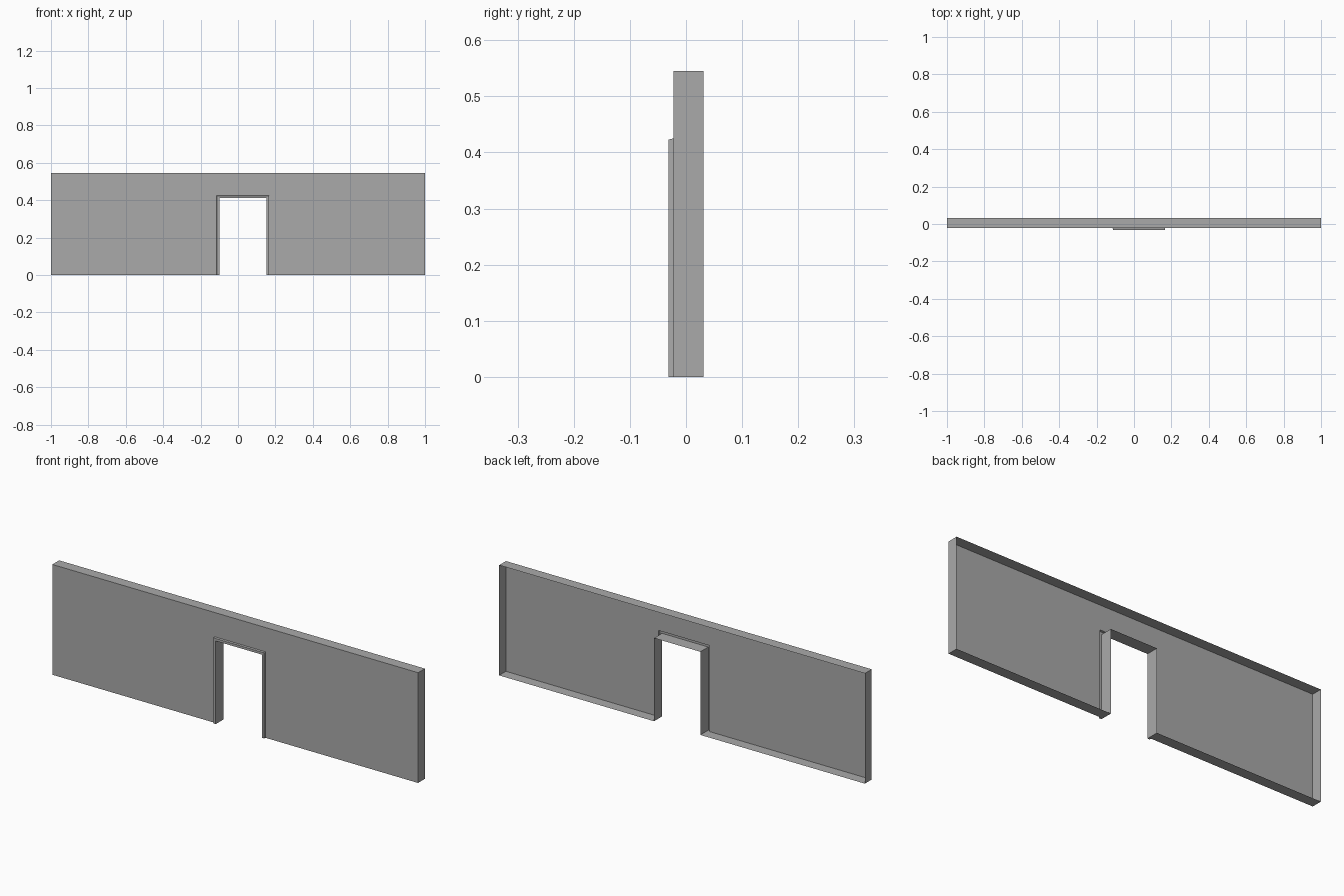
import bpy
import bmesh

cube = bpy.data.objects.get("Cube")
if cube:
    bpy.data.objects.remove(cube, do_unlink=True)

# Main dimensions
HALF_WIDTH, HEIGHT = 1.0, 0.545
BACK, FRONT, TRIM_FRONT = 0.031, -0.022, -0.031
DOOR_LEFT, DOOR_RIGHT, DOOR_TOP = -0.1, 0.153, 0.411
TRIM, CHAMFER = 0.014, 0.002

grey = bpy.data.materials.new("wall grey")
grey.use_nodes = True
colour = (0.4, 0.4, 0.4, 1)
grey.diffuse_color = colour
grey.node_tree.nodes["Principled BSDF"].inputs["Base Color"].default_value = colour


def arch(x0, x1, top, y):
    """Upside-down U outline standing on the ground."""
    return [(x0, y, 0), (x0, y, top), (x1, y, top), (x1, y, 0)]


def door(grow, y):
    return arch(DOOR_LEFT - grow, DOOR_RIGHT + grow, DOOR_TOP + grow, y)


def rim(y):
    return arch(-HALF_WIDTH, HALF_WIDTH, HEIGHT, y)


def make_object(name, polygons):
    bm = bmesh.new()
    for points in polygons:
        bm.faces.new([bm.verts.new(p) for p in points])
    bmesh.ops.remove_doubles(bm, verts=bm.verts, dist=0.0001)
    mesh = bpy.data.meshes.new(name)
    bm.to_mesh(mesh)
    bm.free()
    mesh.materials.append(grey)
    obj = bpy.data.objects.new(name, mesh)
    bpy.context.collection.objects.link(obj)


def loft(rows):
    return [(a[k], a[k + 1], b[k + 1], b[k])
            for a, b in zip(rows, rows[1:]) for k in range(len(a) - 1)]


# Door frame: deep reveal, raised trim face and its slanted outer edge
frame_rows = [door(0, BACK), door(0, TRIM_FRONT),
              door(TRIM - CHAMFER, TRIM_FRONT), door(TRIM, FRONT)]
make_object("door_frame", loft(frame_rows))

# Wall: thin front sheet with a flange turned back along the top and ends
wall_rows = [door(TRIM, FRONT), rim(FRONT), rim(BACK)]
make_object("wall_panel", loft(wall_rows))

# Base strips: floor flange on each side of the doorway
section = frame_rows + wall_rows[1:]
make_object("base_strip_right", [[row[0] for row in section]])
make_object("base_strip_left", [[row[-1] for row in reversed(section)]])
